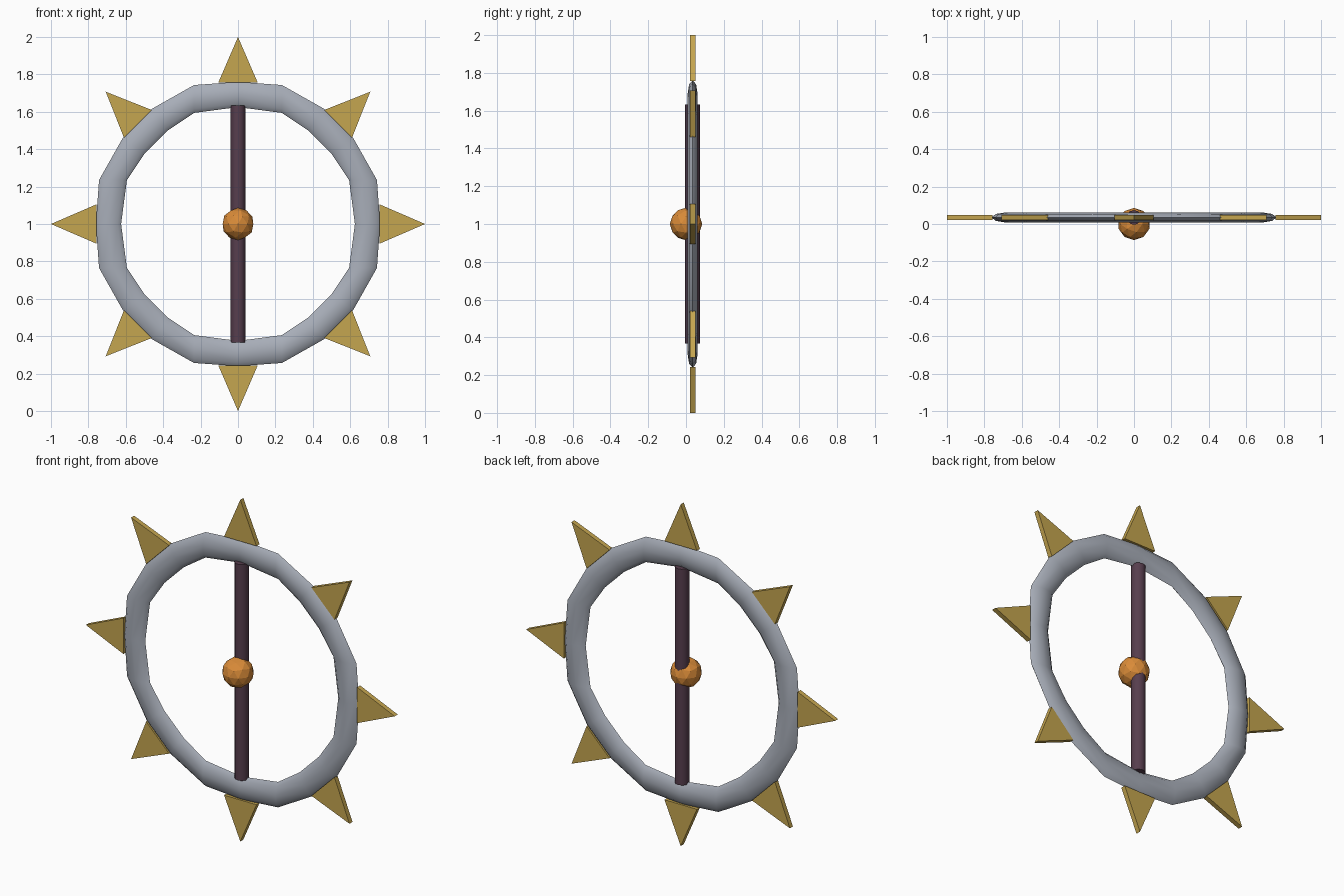
import bpy, bmesh, math

if "Cube" in bpy.data.objects:
    bpy.data.objects.remove(bpy.data.objects["Cube"])

YC = 0.035   # depth of the wheel's middle plane
ZC = 1.0     # height of the hub


def mat(name, rgb):
    m = bpy.data.materials.new(name)
    m.diffuse_color = (*rgb, 1)
    m.use_nodes = True
    m.node_tree.nodes["Principled BSDF"].inputs["Base Color"].default_value = m.diffuse_color
    return m


GOLD = mat("gold", (0.56, 0.38, 0.08))
STEEL = mat("steel", (0.39, 0.42, 0.48))
PLUM = mat("dark_plum", (0.095, 0.048, 0.075))
ORANGE = mat("orange", (0.70, 0.26, 0.04))


def make(name, verts, faces, material):
    me = bpy.data.meshes.new(name)
    me.from_pydata(verts, [], faces)
    bm = bmesh.new()
    bm.from_mesh(me)
    bmesh.ops.recalc_face_normals(bm, faces=bm.faces)
    bm.to_mesh(me)
    bm.free()
    ob = bpy.data.objects.new(name, me)
    bpy.context.collection.objects.link(ob)
    me.materials.append(material)
    return ob


def smooth(ob, angle):
    bpy.ops.object.select_all(action='DESELECT')
    ob.select_set(True)
    bpy.context.view_layer.objects.active = ob
    bpy.ops.object.shade_smooth_by_angle(angle=math.radians(angle))


# Ring: inner and outer points of one octant, mirrored to a quadrant, then turned
octant = [((0.625, 0), (0.76, 0)),
          ((0.594, 0.235), (0.743, 0.235)),
          ((0.50, 0.375), (0.615, 0.462))]
quadrant = octant + [(i[::-1], o[::-1]) for i, o in octant[:0:-1]]
stations = []
for q in range(4):
    for pair in quadrant:
        for _ in range(q):
            pair = tuple((-p[1], p[0]) for p in pair)
        stations.append(pair)

SIDES = 8
verts, faces = [], []
for (ix, iz), (ox, oz) in stations:
    for k in range(SIDES):
        a = 2 * math.pi * k / SIDES
        t = 0.5 + 0.5 * math.cos(a)
        verts.append((ix + (ox - ix) * t, YC + 0.026 * math.sin(a), ZC + iz + (oz - iz) * t))
n = len(stations)
for s in range(n):
    for k in range(SIDES):
        a, b = s * SIDES, (s + 1) % n * SIDES
        k2 = (k + 1) % SIDES
        faces.append((a + k, a + k2, b + k2, b + k))
smooth(make("ring", verts, faces, STEEL), 60)

# Eight flat triangular spikes around the ring
for s in range(8):
    a = s * math.pi / 4
    c, d = math.cos(a), math.sin(a)
    outline = [(0.757, -0.105), (1.0, 0), (0.757, 0.105)]
    verts = [(r * c - w * d, y, ZC + r * d + w * c)
             for y in (YC - 0.014, YC + 0.014) for r, w in outline]
    make(f"spike_{s + 1}", verts,
         [(0, 1, 2), (3, 4, 5), (0, 1, 4, 3), (1, 2, 5, 4), (2, 0, 3, 5)], GOLD)

# Upright rod across the ring
bpy.ops.mesh.primitive_cylinder_add(vertices=12, radius=0.039, depth=1.265, location=(0, YC, ZC))
rod = bpy.context.object
rod.name = "rod"
rod.data.materials.append(PLUM)
smooth(rod, 40)

# Faceted ball at the middle
bpy.ops.mesh.primitive_ico_sphere_add(subdivisions=2, radius=0.086, location=(0, 0, ZC))
ball = bpy.context.object
ball.name = "centre_ball"
ball.data.materials.append(ORANGE)
